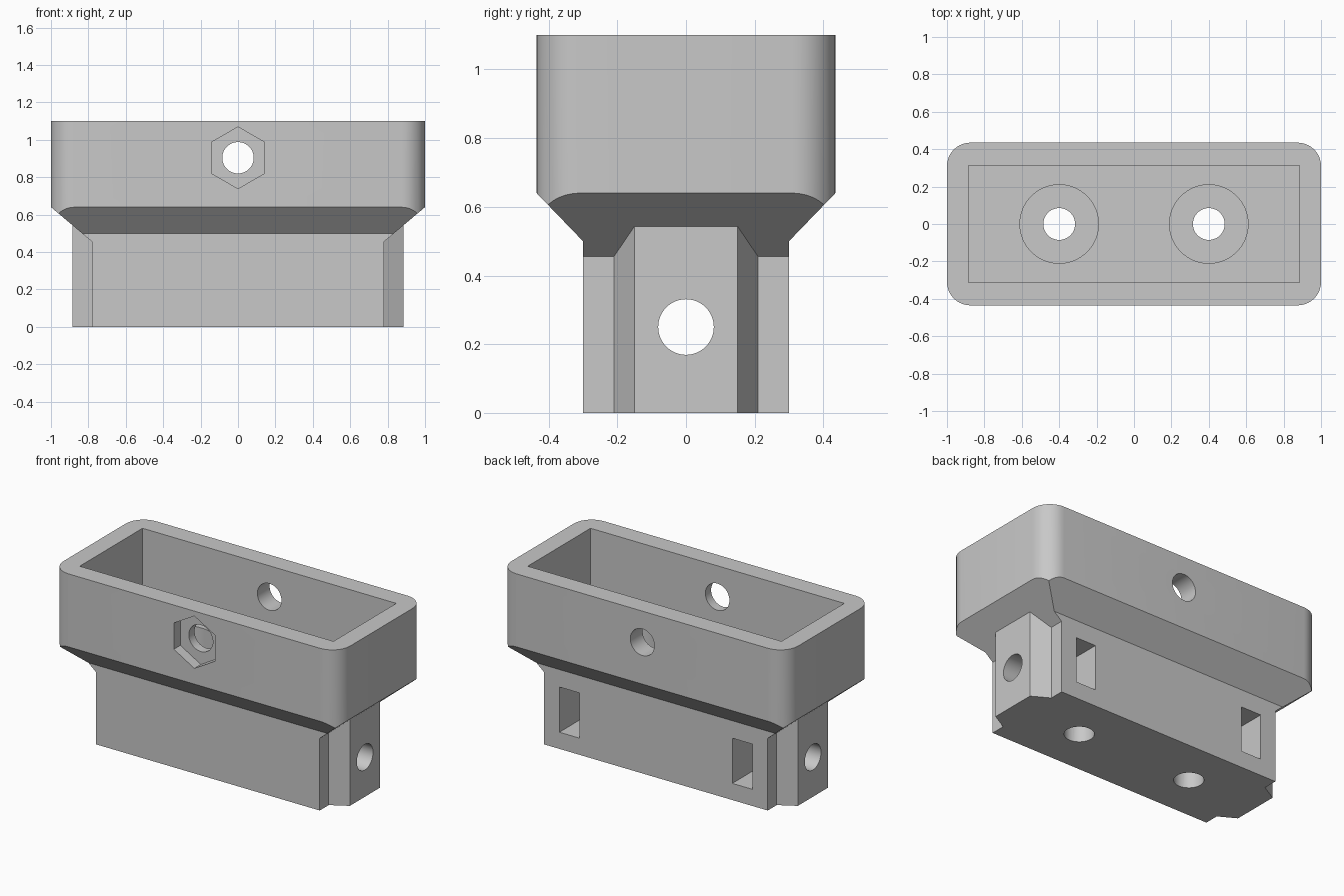
import bpy, bmesh
from math import sin, cos, pi, radians

cube = bpy.data.objects.get("Cube")
if cube:
    bpy.data.objects.remove(cube, do_unlink=True)

grey = bpy.data.materials.new("light_grey_plastic")
grey.use_nodes = True
colour = (0.58, 0.58, 0.58, 1)
grey.diffuse_color = colour
grey.node_tree.nodes["Principled BSDF"].inputs["Base Color"].default_value = colour


def prism(name, profile, axis, start, end):
    """Extrude a closed 2D profile along an axis."""
    place = {"x": lambda u, v, w: (w, u, v),
             "y": lambda u, v, w: (u, w, v),
             "z": lambda u, v, w: (u, v, w)}[axis]
    bm = bmesh.new()
    low, high = ([bm.verts.new(place(u, v, w)) for u, v in profile]
                 for w in (start, end))
    bm.faces.new(low)
    bm.faces.new(high)
    n = len(profile)
    for i in range(n):
        j = (i + 1) % n
        bm.faces.new((low[i], low[j], high[j], high[i]))
    bmesh.ops.recalc_face_normals(bm, faces=bm.faces)
    mesh = bpy.data.meshes.new(name)
    bm.to_mesh(mesh)
    bm.free()
    mesh.materials.append(grey)
    ob = bpy.data.objects.new(name, mesh)
    bpy.context.collection.objects.link(ob)
    return ob


def rect(u0, u1, v0, v1):
    return [(u0, v0), (u1, v0), (u1, v1), (u0, v1)]


def ring(u, v, r, n=48, turn=0):
    return [(u + r * cos(turn + 2 * pi * i / n), v + r * sin(turn + 2 * pi * i / n))
            for i in range(n)]


def rounded_rect(hx, hy, r, steps=10):
    points = []
    for k, (sx, sy) in enumerate([(1, 1), (-1, 1), (-1, -1), (1, -1)]):
        for i in range(steps + 1):
            a = (k + i / steps) * pi / 2
            points.append((sx * (hx - r) + r * cos(a), sy * (hy - r) + r * sin(a)))
    return points


def combine(target, tool, operation="DIFFERENCE"):
    """Apply a boolean and discard the tool."""
    mod = target.modifiers.new("bool", "BOOLEAN")
    mod.solver = "EXACT"
    mod.operation = operation
    mod.object = tool
    bpy.context.view_layer.update()
    graph = bpy.context.evaluated_depsgraph_get()
    mesh = bpy.data.meshes.new_from_object(target.evaluated_get(graph))
    target.modifiers.clear()
    target.data = mesh
    bpy.data.objects.remove(tool, do_unlink=True)


# Rounded outer block
bracket = prism("bracket_body", rounded_rect(1, 0.435, 0.125), "z", 0, 1.10)

# Narrow lower body with sloped shoulders under the tray
for s in (-1, 1):
    front = [(s * 0.30, -0.1), (s * 0.30, 0.50), (s * 0.57, 0.78), (s * 0.57, -0.1)]
    combine(bracket, prism("long_shoulder_cutter", front, "x", -1.3, 1.3))
    side = [(s * 0.78, -0.1), (s * 0.78, 0.455), (s * 1.22, 0.825), (s * 1.22, -0.1)]
    combine(bracket, prism("end_shoulder_cutter", side, "y", -0.8, 0.8))

# Bevelled tongues on both ends
half = [(0.78, -0.21), (0.885, -0.15), (0.885, 0.15), (0.78, 0.21)]
tongue = half + [(-x, -y) for x, y in half]
combine(bracket, prism("end_tongues", tongue, "z", 0, 0.60), "UNION")

# Open tray
combine(bracket, prism("tray_cutter", rect(-0.885, 0.885, -0.313, 0.313), "z", 0.64, 1.3))

# Vertical bolt holes with wide head recesses
for s in (-1, 1):
    combine(bracket, prism("head_recess", ring(s * 0.4, 0, 0.21, 64), "z", 0.45, 0.8))
    combine(bracket, prism("vertical_hole", ring(s * 0.4, 0, 0.085), "z", -0.1, 0.8))

# Nut slots open to the back, and the lengthwise bolt hole
for s in (-1, 1):
    xs = sorted((s * 0.533, s * 0.673))
    combine(bracket, prism("nut_slot", rect(*xs, 0.105, 0.39), "y", -0.15, 0.5))
combine(bracket, prism("lengthwise_hole", ring(0, 0.25, 0.081), "x", -1.2, 1.2))

# Cross bolt hole and hexagonal nut pocket on the front
combine(bracket, prism("cross_hole", ring(0, 0.904, 0.084), "y", -0.7, 0.7))
combine(bracket, prism("hex_pocket", ring(0, 0.904, 0.165, 6, pi / 2), "y", -0.7, -0.37))

# Smooth the rounded surfaces, keep edges crisp
bpy.ops.object.select_all(action="DESELECT")
bracket.select_set(True)
bpy.context.view_layer.objects.active = bracket
bpy.ops.object.shade_smooth_by_angle(angle=radians(25))
